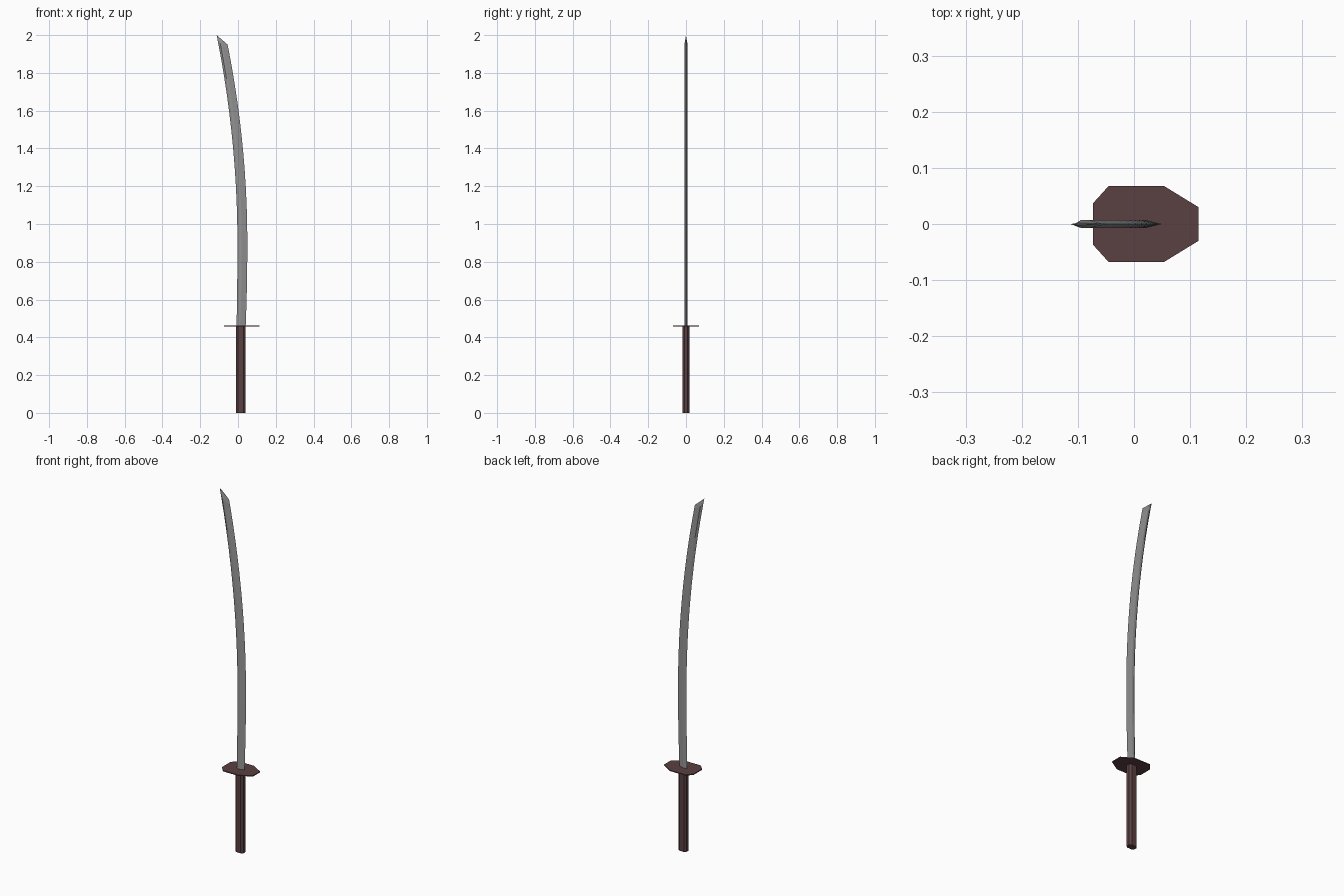
import bpy, bmesh

if "Cube" in bpy.data.objects:
    bpy.data.objects.remove(bpy.data.objects["Cube"])


def paint(obj, name, colour):
    mat = bpy.data.materials.new(name)
    mat.diffuse_color = colour
    mat.use_nodes = True
    mat.node_tree.nodes["Principled BSDF"].inputs["Base Color"].default_value = mat.diffuse_color
    obj.data.materials.append(mat)


def loft(name, rings):
    """Skin a list of equal-sized point rings and cap both ends."""
    bm = bmesh.new()
    loops = [[bm.verts.new(p) for p in ring] for ring in rings]
    n = len(loops[0])
    for a, b in zip(loops, loops[1:]):
        for i in range(n):
            j = (i + 1) % n
            bm.faces.new((a[i], a[j], b[j], b[i]))
    bm.faces.new(loops[0][::-1])
    bm.faces.new(loops[-1])
    bmesh.ops.recalc_face_normals(bm, faces=bm.faces[:])
    mesh = bpy.data.meshes.new(name)
    bm.to_mesh(mesh)
    bm.free()
    obj = bpy.data.objects.new(name, mesh)
    bpy.context.collection.objects.link(obj)
    return obj


def prism(name, half, z0, z1):
    """Extrude an outline given by its +y half, mirrored across y."""
    outline = half + [(x, -y) for x, y in reversed(half)]
    return loft(name, [[(x, y, z) for x, y in outline] for z in (z0, z1)])


BROWN = (0.105, 0.052, 0.054, 1)

# Grip: elongated octagonal bar
handle = prism("handle", [(-0.01, 0.009), (0.0, 0.018), (0.029, 0.018), (0.04, 0.009)], 0, 0.46)
paint(handle, "handle_brown", BROWN)

# Guard: thin uneven octagonal plate
guard = prism("guard", [(-0.073, 0.037), (-0.045, 0.068), (0.053, 0.068), (0.115, 0.03)], 0.458, 0.463)
paint(guard, "guard_brown", BROWN)


# Blade: curved spine and edge joined by a six-point cross-section
def spine_x(z):
    return -0.003 - (0.091 if z > 0.9 else 0.025) * (z - 0.9) ** 2


def edge_x(z):
    return 0.0495 - (0.0948 if z > 0.9 else 0.045) * (z - 0.9) ** 2


def section(zs, ze, thick):
    xs, xe = spine_x(zs), edge_x(ze)
    shape = [(0, 0), (0.22, thick), (0.42, thick), (1, 0), (0.42, -thick), (0.22, -thick)]
    return [(xs + (xe - xs) * t, y, zs + (ze - zs) * t) for t, y in shape]


STEPS = 16
rings = []
for i in range(STEPS + 1):
    t = i / STEPS
    rings.append(section(0.455 + 1.51 * t, 0.455 + 1.465 * t, 0.0075))
rings.append(section(2.0, 1.95, 0.0015))  # chisel tip
blade = loft("blade", rings)
paint(blade, "blade_steel", (0.3, 0.3, 0.3, 1))
